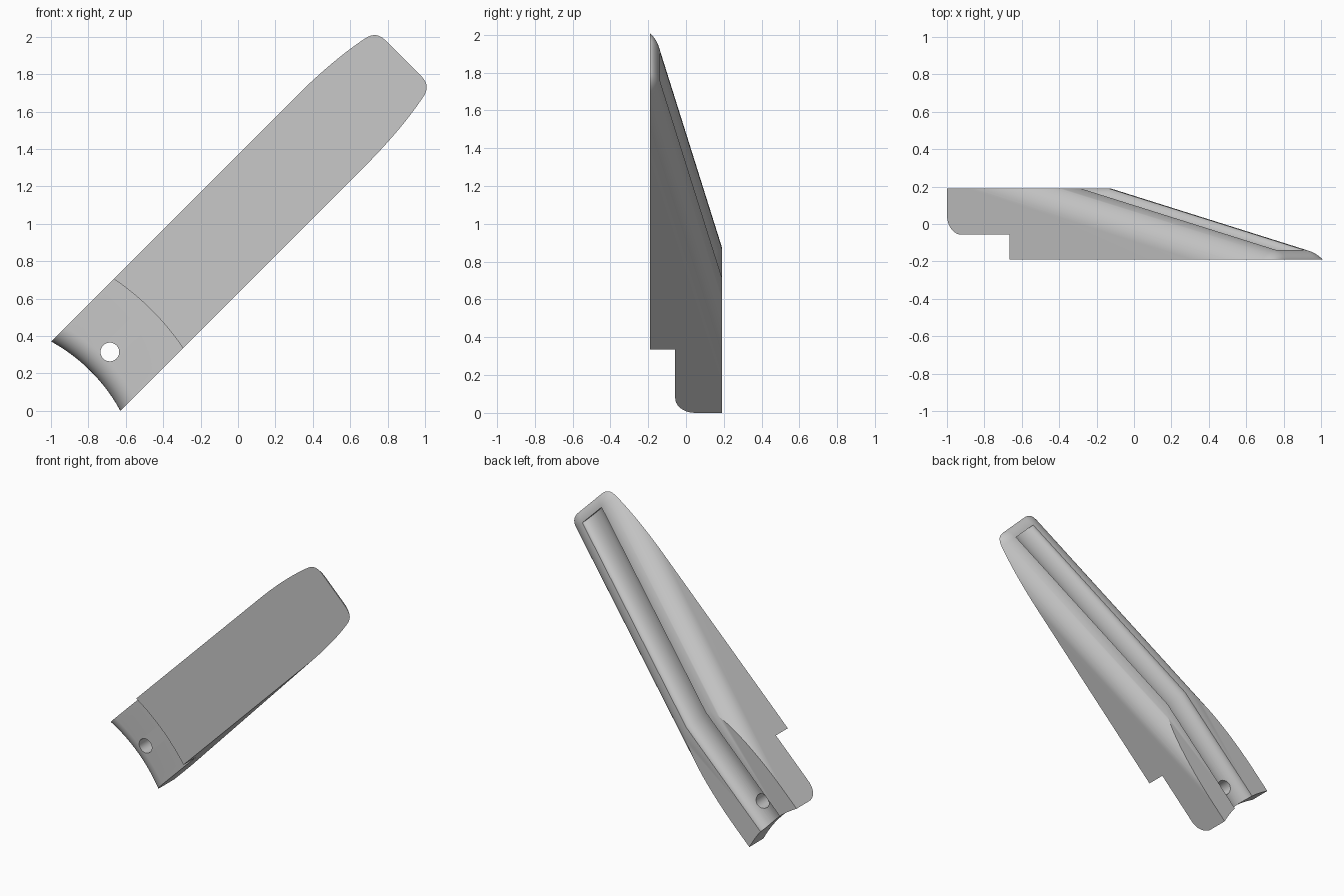
import bpy, bmesh, math
from mathutils import Matrix, Vector

cube = bpy.data.objects.get("Cube")
if cube:
    bpy.data.objects.remove(cube, do_unlink=True)

# Working axes: u runs along the blade, y is depth, v runs across it
HALF, BACK, STEP, FRONT = 0.262, 0.19, -0.057, -0.19
TAPER_START, SLOPE, TIP = 0.855, 0.2225, 2.404
ROUND, GROOVE = 0.158, 0.106
PIVOT = -0.892


def slope_y(u):
    return BACK - SLOPE * (u - TAPER_START)


def finish(bm, name):
    bmesh.ops.recalc_face_normals(bm, faces=bm.faces[:])
    mesh = bpy.data.meshes.new(name)
    bm.to_mesh(mesh)
    bm.free()
    obj = bpy.data.objects.new(name, mesh)
    bpy.context.collection.objects.link(obj)
    return obj


def loft(name, rings):
    """Skin a list of equal rings and cap both ends."""
    bm = bmesh.new()
    rows = [[bm.verts.new(p) for p in ring] for ring in rings]
    for a, b in zip(rows, rows[1:]):
        for i in range(len(a)):
            j = (i + 1) % len(a)
            bm.faces.new((a[i], a[j], b[j], b[i]))
    bm.faces.new(rows[0])
    bm.faces.new(rows[-1])
    return finish(bm, name)


def sweep(name, section, path):
    """Carry a (v, y) section along a (u, y, depth scale) path."""
    return loft(name, [[(u, y + dy * s, v) for v, dy in section] for u, y, s in path])


def boolean(obj, tool, operation):
    mod = obj.modifiers.new(tool.name, 'BOOLEAN')
    mod.operation = operation
    mod.solver = 'EXACT'
    mod.object = tool
    with bpy.context.temp_override(object=obj, active_object=obj):
        bpy.ops.object.modifier_apply(modifier=mod.name)
    bpy.data.objects.remove(tool, do_unlink=True)


# Slab with stepped front and rounded concave handle end, turned about a pivot
inner, fillet, step_r = 0.93, 0.105, 1.391
profile = [(inner, BACK)]
for i in range(11):
    a = math.pi / 2 * i / 10
    profile.append((inner + fillet * (1 - math.cos(a)), STEP + fillet * (1 - math.sin(a))))
profile += [(step_r, STEP), (step_r, FRONT), (3.6, FRONT), (3.6, BACK)]
angles = [-0.4 + 0.8 * i / 48 for i in range(49)]
blade = loft("tapered_blade", [
    [(PIVOT + r * math.cos(a), y, r * math.sin(a)) for r, y in profile] for a in angles])

# Rounded back, swept down the slope and rolled over at the tip
arc = []
for i in range(25):
    a = math.pi / 2 * i / 24
    arc.append((HALF - ROUND + ROUND * math.cos(a), ROUND * (math.sin(a) - 1)))
section = [(HALF, -2)] + arc + [(-v, y) for v, y in reversed(arc)] + [(-HALF, -2)]
path = [(-0.4, slope_y(-0.4), 1)]
for i in range(15):
    t = math.sin(math.pi / 2 * i / 14)
    u = TIP - 0.07 * (1 - t)
    path.append((u, slope_y(u) - 0.037 * (1 - math.sqrt(max(0, 1 - t * t))), 1))
boolean(blade, sweep("back_shape", section, path), 'INTERSECT')

# Steep-sided groove with a rounded floor, growing shallower toward the tip
groove = [(GROOVE, 3)]
for i in range(25):
    a = math.pi * i / 24
    groove.append((GROOVE * math.cos(a), -math.sin(a)))
groove.append((-GROOVE, 3))
end = 2.332
boolean(blade, sweep("groove_cutter", groove, [
    (-0.4, BACK, 0.072), (TAPER_START, BACK, 0.072), (end, slope_y(end), 0.045)]), 'DIFFERENCE')

# Hole through the handle
bm = bmesh.new()
bmesh.ops.create_cone(bm, cap_ends=True, segments=40, radius1=0.05, radius2=0.05, depth=1,
                      matrix=Matrix.Translation((0.183, 0, 0)) @ Matrix.Rotation(math.pi / 2, 4, 'X'))
boolean(blade, finish(bm, "hole_cutter"), 'DIFFERENCE')

# Lean the blade at forty-five degrees and seat it on the ground
k = math.sqrt(0.5)
for vert in blade.data.vertices:
    u, y, v = vert.co
    u, v = u - 0.445, v + k
    vert.co = Vector((k * (u - v), y, k * (u + v)))
bm = bmesh.new()
bm.from_mesh(blade.data)
bmesh.ops.recalc_face_normals(bm, faces=bm.faces[:])
bm.to_mesh(blade.data)
bm.free()

# Plain grey finish
grey = bpy.data.materials.new("plain_grey")
grey.use_nodes = True
color = (0.58, 0.58, 0.58, 1)
grey.diffuse_color = color
grey.node_tree.nodes["Principled BSDF"].inputs["Base Color"].default_value = color
blade.data.materials.clear()
blade.data.materials.append(grey)

bpy.ops.object.select_all(action='DESELECT')
blade.select_set(True)
bpy.context.view_layer.objects.active = blade
bpy.ops.object.shade_smooth_by_angle(angle=math.radians(30))
